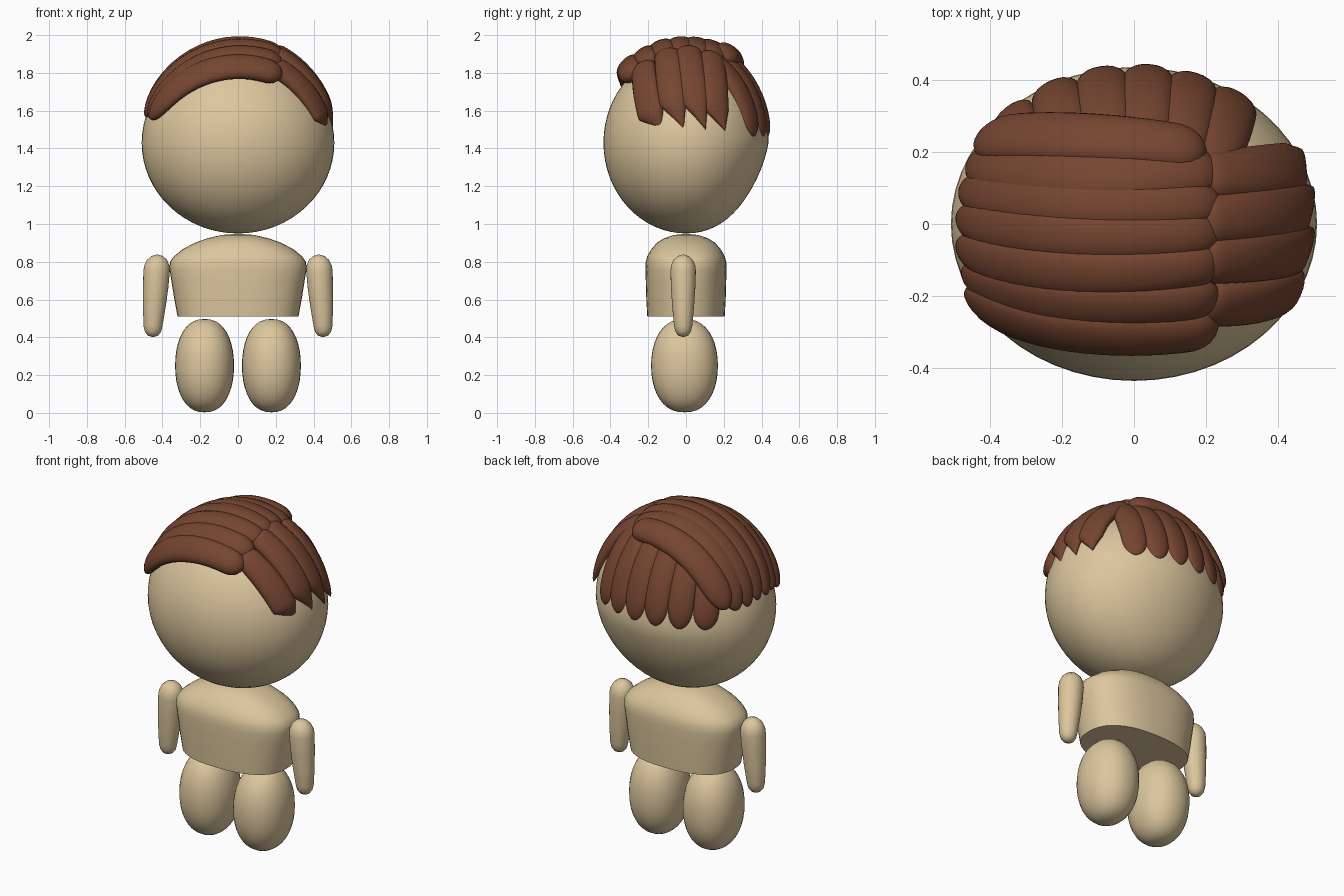
import bpy, bmesh, math
from mathutils import Vector

if "Cube" in bpy.data.objects:
    bpy.data.objects.remove(bpy.data.objects["Cube"])


def material(name, rgb):
    m = bpy.data.materials.new(name)
    m.diffuse_color = (*rgb, 1)
    m.use_nodes = True
    m.node_tree.nodes["Principled BSDF"].inputs["Base Color"].default_value = m.diffuse_color
    return m


SKIN = material("skin", (0.72, 0.57, 0.34))
HAIR = material("hair", (0.18, 0.06, 0.03))


def make(name, rings, mat, angle=40):
    """Bridge equal-sized rings of points and cap both ends."""
    bm = bmesh.new()
    vr = [[bm.verts.new(p) for p in r] for r in rings]
    n = len(vr[0])
    for a, b in zip(vr, vr[1:]):
        for i in range(n):
            j = (i + 1) % n
            bm.faces.new((a[i], a[j], b[j], b[i]))
    bm.faces.new(vr[0][::-1])
    bm.faces.new(vr[-1])
    bmesh.ops.recalc_face_normals(bm, faces=bm.faces)
    me = bpy.data.meshes.new(name)
    bm.to_mesh(me)
    bm.free()
    me.materials.append(mat)
    ob = bpy.data.objects.new(name, me)
    bpy.context.collection.objects.link(ob)
    bpy.ops.object.select_all(action='DESELECT')
    bpy.context.view_layer.objects.active = ob
    ob.select_set(True)
    bpy.ops.object.shade_smooth_by_angle(angle=math.radians(angle))
    return ob


def spow(v, p):
    return math.copysign(abs(v) ** p, v)


def loop(cx, cy, z, rx, ry, e=2.0, n=40):
    """Horizontal superellipse ring."""
    return [(cx + rx * spow(math.cos(2 * math.pi * i / n), 2 / e),
             cy + ry * spow(math.sin(2 * math.pi * i / n), 2 / e), z) for i in range(n)]


# Head: egg-like ball, slightly drawn in at the lower back
C = Vector((0, 0, 1.43))
rings = []
for k in range(33):
    a = -math.pi / 2 + math.pi * k / 32
    r = max(math.cos(a), 0.002)
    ring = loop(0, 0, 1.43 + 0.48 * math.sin(a), 0.51 * r, 0.437 * r, 2, 56)
    pull = 0.09 * max(0, math.sin(-2 * a))
    rings.append([(x, y * (1 - pull) if y > 0 else y, z) for x, y, z in ring])
make("head", rings, SKIN)

# Torso: flat-bottomed body with domed shoulders
torso = [(0.51, 0.32, 0.205), (0.60, 0.337, 0.21), (0.70, 0.353, 0.213), (0.76, 0.363, 0.215),
         (0.80, 0.36, 0.213), (0.83, 0.338, 0.205), (0.865, 0.295, 0.185), (0.90, 0.23, 0.155),
         (0.925, 0.16, 0.115), (0.942, 0.085, 0.065), (0.948, 0.004, 0.003)]
make("torso", [loop(0, 0, z, rx, ry, 2.4) for z, rx, ry in torso], SKIN, 50)

# Arms and legs, mirrored left and right
arm = [(0.402, 0.45, 0.004), (0.41, 0.45, 0.028), (0.43, 0.45, 0.043), (0.46, 0.45, 0.05),
       (0.56, 0.443, 0.06), (0.66, 0.436, 0.067), (0.75, 0.431, 0.07), (0.78, 0.43, 0.067),
       (0.81, 0.429, 0.053), (0.83, 0.428, 0.031), (0.838, 0.428, 0.004)]
for s, side in ((1, "left"), (-1, "right")):
    make(side + "_arm", [loop(s * x, -0.015, z, r, r * 0.96, 2, 28) for z, x, r in arm], SKIN)
    leg = []
    for k in range(21):
        a = -math.pi / 2 + math.pi * k / 20
        r = max(math.cos(a), 0.004) ** 0.85
        leg.append(loop(s * 0.177, -0.008, 0.25 + 0.247 * spow(math.sin(a), 0.95),
                        0.156 * r, 0.177 * r, 2.15, 32))
    make(side + "_leg", leg, SKIN)

# Hair: flattened locks that follow an ellipsoid shell around the head
SHELL = (0.50, 0.43, 0.52)


def snap(p, lift):
    d = Vector(p) - C
    return C + d * (lift / math.sqrt(sum((d[i] / SHELL[i]) ** 2 for i in range(3))))


def on_top(x, y):
    f = 1 - (x / SHELL[0]) ** 2 - (y / SHELL[1]) ** 2
    return Vector((x, y, 1.43 + 0.52 * math.sqrt(max(f, 0.01))))


def lock(name, start, mid, end, w, h=0.05, lift=1.0, pointed=False, skew=0.0):
    a, m, b = on_top(*start), on_top(*mid), Vector(end)
    c = m * 2 - (a + b) / 2
    N = 26

    def at(t):
        return snap(a * (1 - t) ** 2 + c * 2 * t * (1 - t) + b * t * t, lift)

    rings = []
    for k in range(N + 1):
        t = 0.5 - 0.5 * math.cos(math.pi * k / N)
        p = at(t)
        tan = (at(t + 0.01) - at(t - 0.01)).normalized()
        d = p - C
        nor = Vector([d[i] / SHELL[i] ** 2 for i in range(3)])
        nor = (nor - tan * nor.dot(tan)).normalized()
        across = tan.cross(nor)
        # rounded root, and a rounded or pointed tip
        s0 = math.sqrt(max(0, 1 - max(0, 1 - t / 0.1) ** 2))
        u = max(0, (t - 0.78) / 0.22)
        s1 = 1 - u if pointed else math.sqrt(max(0, 1 - u ** 2.6))
        ww = max(0.002, w * s0 * s1 * (0.9 + 0.1 * math.sin(math.pi * t)))
        hh = max(0.001, h * s0 * (s1 ** 0.6) * (1 - 0.3 * t))
        p = p + Vector((0, skew * u, 0))
        rings.append([p + across * ww * spow(math.cos(q), 0.9) + nor * hh * math.sin(q)
                      for q in (2 * math.pi * i / 20 for i in range(20))])
    make(name, rings, HAIR, 60)


# Locks swept from the parting to the left of the picture: root, middle, tip, width, lift
swept = [((0.22, -0.27), (-0.13, -0.285), (-0.48, -0.20, 1.56), 0.078, 1.05),
         ((0.23, -0.19), (-0.15, -0.215), (-0.49, -0.14, 1.57), 0.075, 1.02),
         ((0.24, -0.10), (-0.15, -0.13), (-0.50, -0.06, 1.57), 0.073, 1.01),
         ((0.24, -0.02), (-0.15, -0.03), (-0.50, 0.02, 1.57), 0.072, 1.0),
         ((0.24, 0.06), (-0.15, 0.06), (-0.50, 0.10, 1.56), 0.075, 1.0),
         ((0.23, 0.15), (-0.15, 0.14), (-0.48, 0.18, 1.56), 0.085, 1.01),
         ((0.19, 0.19), (-0.18, 0.23), (-0.44, 0.24, 1.58), 0.08, 1.05)]
for i, (a, m, b, w, lift) in enumerate(swept):
    lock(f"swept_lock_{i + 1}", a, m, b, w, 0.05, lift)

# Short pointed locks on the other side of the parting
for i, (y0, y1) in enumerate([(-0.22, -0.19), (-0.10, -0.065), (0.01, 0.05), (0.13, 0.165)]):
    lock(f"side_lock_{i + 1}", (0.18, y0), (0.37, (y0 + y1) / 2), (0.5, y1 + 0.01, 1.50),
         0.076, 0.045, 1.01, True, 0.045)

# Locks hanging down the back
for i, x in enumerate([-0.34, -0.22, -0.09, 0.04, 0.165, 0.28]):
    y = 0.42 * math.sqrt(1 - (x / 0.5) ** 2)
    lock(f"back_lock_{i + 1}", (x * 0.75, 0.13), (x * 0.95, y * 0.82), (x, y, 1.46),
         0.074, 0.045, 0.985)
